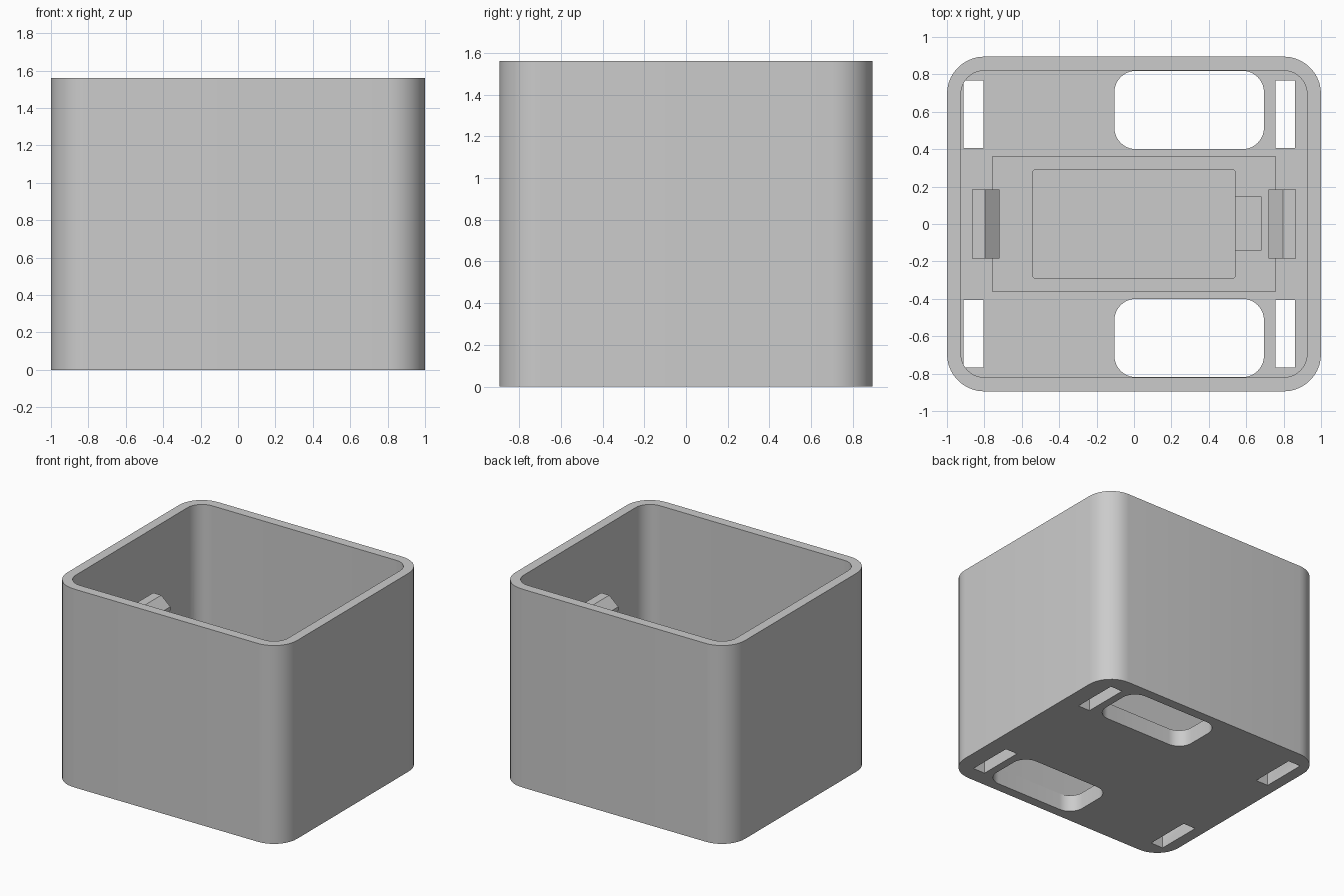
import bpy
import bmesh
import math

cube = bpy.data.objects.get("Cube")
if cube:
    bpy.data.objects.remove(cube, do_unlink=True)

HX, HY, H = 1.0, 0.895, 1.56      # outer half sizes and height
WALL, FLOOR = 0.075, 0.13
DECK = 0.88                       # top of the central pedestal

grey = bpy.data.materials.new("light_grey_plastic")
grey.use_nodes = True
COLOUR = (0.6, 0.6, 0.6, 1)
grey.diffuse_color = COLOUR
grey.node_tree.nodes["Principled BSDF"].inputs["Base Color"].default_value = COLOUR


def prism(name, points, direction):
    """Extrude a closed planar outline along a direction."""
    bm = bmesh.new()
    face = bm.faces.new([bm.verts.new(p) for p in points])
    new = bmesh.ops.extrude_face_region(bm, geom=[face])["geom"]
    bmesh.ops.translate(bm, vec=direction,
                        verts=[v for v in new if isinstance(v, bmesh.types.BMVert)])
    bmesh.ops.recalc_face_normals(bm, faces=bm.faces)
    mesh = bpy.data.meshes.new(name)
    bm.to_mesh(mesh)
    bm.free()
    mesh.materials.append(grey)
    obj = bpy.data.objects.new(name, mesh)
    bpy.context.collection.objects.link(obj)
    return obj


def block(name, x, y, z, radius=0, steps=10):
    """Upright box between (min, max) pairs, with rounded vertical corners."""
    if radius:
        points = []
        corners = [(x[1], y[1], -1, -1), (x[0], y[1], 1, -1),
                   (x[0], y[0], 1, 1), (x[1], y[0], -1, 1)]
        for i, (cx, cy, sx, sy) in enumerate(corners):
            for k in range(steps + 1):
                a = (i + k / steps) * math.pi / 2
                points.append((cx + radius * (sx + math.cos(a)),
                               cy + radius * (sy + math.sin(a)), z[0]))
    else:
        points = [(x[0], y[0], z[0]), (x[1], y[0], z[0]),
                  (x[1], y[1], z[0]), (x[0], y[1], z[0])]
    return prism(name, points, (0, 0, z[1] - z[0]))


def cut(target, cutter):
    """Subtract the cutter from the target and discard it."""
    bpy.ops.object.select_all(action='DESELECT')
    cutter.hide_render = True
    mod = target.modifiers.new("cut", 'BOOLEAN')
    mod.operation = 'DIFFERENCE'
    mod.solver = 'EXACT'
    mod.object = cutter
    bpy.context.view_layer.objects.active = target
    target.select_set(True)
    bpy.ops.object.modifier_apply(modifier=mod.name)
    bpy.data.objects.remove(cutter, do_unlink=True)


# Open-topped shell with rounded corners
shell = block("box_shell", (-HX, HX), (-HY, HY), (0, H), 0.2)
ix, iy = HX - WALL, HY - WALL
cut(shell, block("cavity", (-ix, ix), (-iy, iy), (FLOOR, H + 0.2), 0.125))

# Floor openings: two large rounded windows and four strap slots
through = (-0.1, FLOOR + 0.1)
for side in (-1, 1):
    span = sorted((side * 0.4, side * (iy - 0.001)))
    cut(shell, block("window", (-0.105, 0.695), span, through, 0.115))
    span = sorted((side * 0.405, side * 0.767))
    for x in ((-0.912, -0.805), (0.757, 0.86)):
        cut(shell, block("slot", x, span, through))

# Central pedestal with a pocket and a shallower side notch
pedestal = block("pedestal", (-0.76, 0.76), (-0.36, 0.36), (FLOOR - 0.01, DECK))
cut(pedestal, block("pocket", (-0.54, 0.54), (-0.29, 0.29), (0.45, DECK + 0.1), 0.012, 3))
cut(pedestal, block("notch", (0.5, 0.682), (-0.14, 0.145), (0.65, DECK + 0.1)))

# Snap clips with sloped hooks facing inward
profile = [(0.867, FLOOR - 0.01), (0.867, 1.1), (0.797, 1.1),
           (0.718, 1.03), (0.718, 1.0), (0.797, 0.96), (0.797, FLOOR - 0.01)]
clips = [prism(name, [(side * x, -0.185, z) for x, z in profile], (0, 0.37, 0))
         for name, side in (("left_clip", 1), ("right_clip", -1))]

# Smooth rounded corners, keep edges sharp
bpy.ops.object.select_all(action='DESELECT')
for obj in [shell, pedestal] + clips:
    obj.select_set(True)
bpy.context.view_layer.objects.active = shell
bpy.ops.object.shade_smooth_by_angle(angle=math.radians(30))
